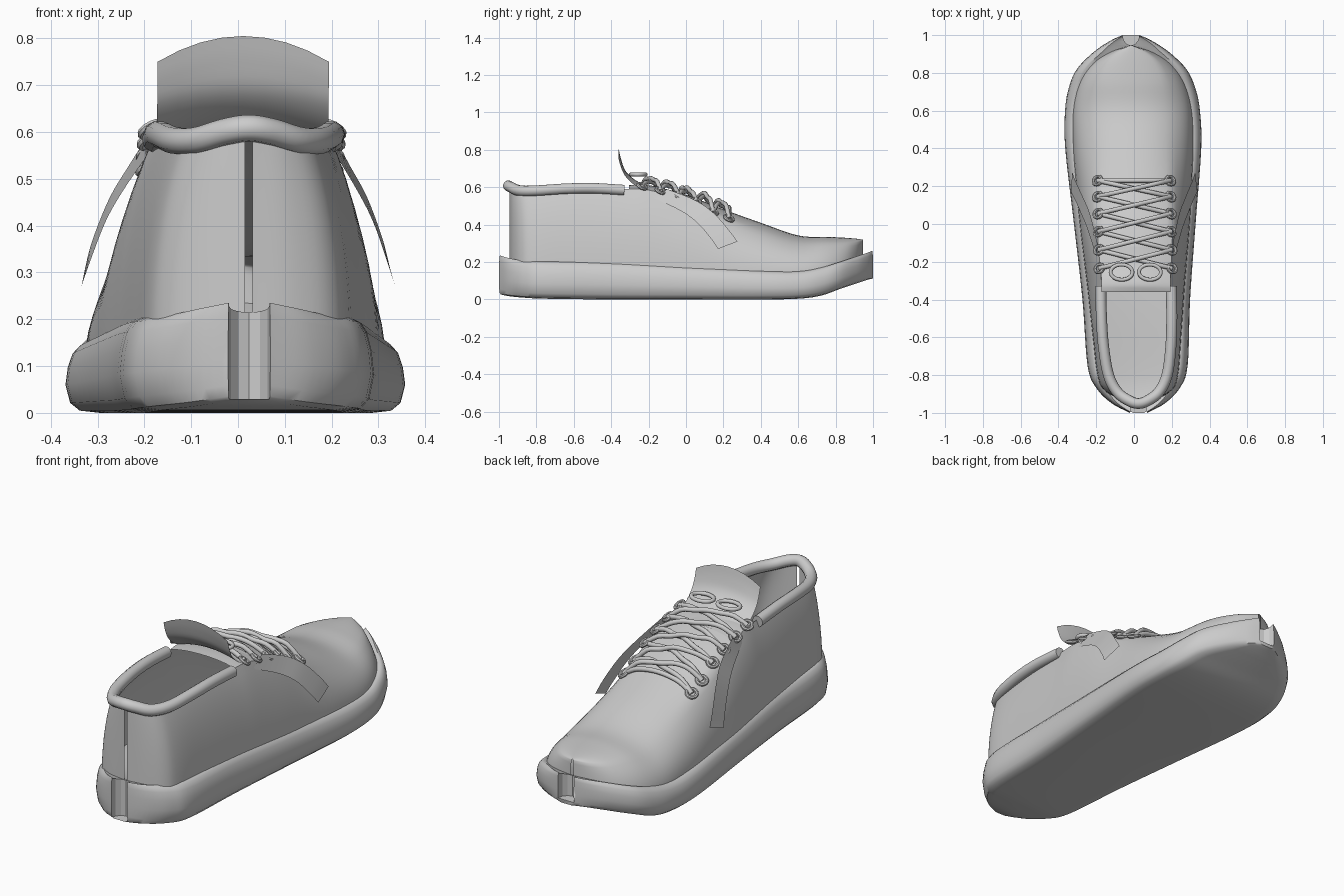
import bpy, bmesh, math
from mathutils import Vector

cube = bpy.data.objects.get("Cube")
if cube:
    bpy.data.objects.remove(cube)

grey = bpy.data.materials.new("plain_grey")
grey.use_nodes = True
grey.diffuse_color = (0.6, 0.6, 0.6, 1)
grey.node_tree.nodes["Principled BSDF"].inputs["Base Color"].default_value = (0.6, 0.6, 0.6, 1)


def skew(x, y, z):
    # the shoe leans slightly around its long axis
    return (x + 0.004 - 0.02 * y, y, z)


def smooth_path(points, steps=5, closed=False):
    # Catmull-Rom through points of any dimension
    pts = [Vector(p) for p in points]
    n, out = len(pts), []
    for i in range(n if closed else n - 1):
        pick = (lambda k: pts[k % n]) if closed else (lambda k: pts[max(0, min(n - 1, k))])
        a, b, c, d = (pick(i + k) for k in (-1, 0, 1, 2))
        for s in range(steps):
            t = s / steps
            out.append(0.5 * (2 * b + (c - a) * t + (2 * a - 5 * b + 4 * c - d) * t * t
                              + (3 * b - a - 3 * c + d) * t ** 3))
    return out if closed else out + [pts[-1]]


def finish(obj, angle=40):
    obj.data.materials.append(grey)
    bpy.ops.object.select_all(action='DESELECT')
    obj.select_set(True)
    bpy.context.view_layer.objects.active = obj
    if angle:
        bpy.ops.object.shade_smooth_by_angle(angle=math.radians(angle))
    return obj


def grid_mesh(name, rows, keep=None, caps=False, closed=False, angle=40):
    # skin a list of equally long point rows
    bm = bmesh.new()
    vs = [[bm.verts.new(skew(*p)) for p in row] for row in rows]
    n = len(rows[0])
    for i in range(len(rows) - 1):
        for j in range(n if closed else n - 1):
            k = (j + 1) % n
            if keep is None or keep(rows[i][j], j, n):
                bm.faces.new((vs[i][j], vs[i][k], vs[i + 1][k], vs[i + 1][j]))
    if caps:
        bm.faces.new(vs[0])
        bm.faces.new(vs[-1])
    bmesh.ops.recalc_face_normals(bm, faces=bm.faces)
    me = bpy.data.meshes.new(name)
    bm.to_mesh(me)
    bm.free()
    obj = bpy.data.objects.new(name, me)
    bpy.context.collection.objects.link(obj)
    return finish(obj, angle)


def tube(name, points, radius, closed=False, steps=5):
    cu = bpy.data.curves.new(name, 'CURVE')
    cu.dimensions = '3D'
    cu.bevel_depth = radius
    cu.bevel_resolution = 3
    cu.use_fill_caps = True
    path = smooth_path(points, steps, closed)
    sp = cu.splines.new('POLY')
    sp.points.add(len(path) - 1)
    sp.use_cyclic_u = closed
    for q, p in zip(sp.points, path):
        q.co = (*skew(*p), 1)
    obj = bpy.data.objects.new(name, cu)
    bpy.context.collection.objects.link(obj)
    return finish(obj, 0)


# Sole: stations of y, half width, bottom, top
sole_rows = []
for y, w, lo, hi in smooth_path([
        (-1, .045, .03, .237), (-.95, .14, .018, .222), (-.87, .22, .01, .208), (-.75, .265, .004, .203),
        (-.4, .285, 0, .197), (0, .322, 0, .175), (.4, .36, 0, .152), (.6, .357, .004, .15),
        (.72, .335, .02, .17), (.82, .29, .055, .2), (.91, .2, .085, .23), (.97, .11, .105, .25),
        (1, .045, .112, .262)]):
    half = [(w - inset * min(1, w / .2), y, lo + (hi - lo) * t) for inset, t in
            ((.07, 0), (.03, .03), (.01, .14), (0, .4), (.005, .65), (.015, .85), (.03, .96), (.045, 1), (.075, .97))]
    sole_rows.append([*half, *[(-x, a, z) for x, a, z in reversed(half)]])
sole = grid_mesh("sole", sole_rows, caps=True, closed=True)

# Slots at heel and toe of the sole
for name, y, z in (("heel_slot_cutter", -1.0, .03), ("toe_slot_cutter", 1.0, .13)):
    bpy.ops.mesh.primitive_cylinder_add(vertices=12, radius=.05, depth=.4, location=skew(0, y, z + .2))
    cutter = bpy.context.object
    cutter.name = name
    cutter.scale = (.9, 1.1, 1)
    cutter.hide_render = True
    cutter.hide_set(True)
    cut = sole.modifiers.new(name, 'BOOLEAN')
    cut.operation = 'DIFFERENCE'
    cut.object = cutter

# Upper: stations of y, base half width, shoulder half width, shoulder height, crown height
upper_path = smooth_path([
    (-.945, .008, .008, .6, .6), (-.925, .1, .07, .595, .6), (-.88, .18, .12, .59, .6), (-.8, .215, .145, .585, .6),
    (-.6, .235, .165, .59, .6), (-.34, .258, .18, .59, .61), (-.2, .272, .19, .585, .61), (0, .292, .2, .525, .56),
    (.2, .306, .2, .435, .482), (.4, .318, .2, .36, .41), (.6, .315, .2, .3, .342), (.75, .28, .18, .3, .335),
    (.85, .215, .14, .3, .33), (.91, .12, .08, .305, .325), (.945, .008, .006, .315, .32)])


def bezier(a, b, c, t):
    return a * (1 - t) ** 2 + 2 * b * t * (1 - t) + c * t * t


def crown(y, u):
    # height of the lacing area at y, u running from shoulder (0) to middle (1)
    p = min(upper_path, key=lambda q: abs(q[0] - y))
    return bezier(p[3], p[4], p[4], u)


SIDE, CAP = 9, 6
upper_rows = []
for y, w, ws, zs, zc in upper_path:
    half = [(bezier(w, w, ws, i / SIDE), y, bezier(.12, .12 + .62 * (zs - .12), zs, i / SIDE)) for i in range(SIDE)]
    half += [(bezier(ws, ws * .6, 0, i / CAP), y, bezier(zs, zc, zc, i / CAP)) for i in range(CAP + 1)]
    upper_rows.append([*half, *[(-x, a, z) for x, a, z in reversed(half[:-1])]])
grid_mesh("upper", upper_rows,
          keep=lambda p, j, n: p[1] > -.33 or j < SIDE or j >= n - 1 - SIDE)

# Padded collar around the opening
side = [(.187, -.33, .585), (.186, -.5, .595), (.178, -.65, .592), (.155, -.8, .582), (.11, -.89, .582),
        (.05, -.935, .6)]
tube("collar", side + [(0, -.95, .608)] + [(-x, y, z) for x, y, z in reversed(side)], .029)

# Tongue: sheet curling up out of the lacing
tongue_rows = []
for y, z, drop in smooth_path([(-.12, .6, .03), (-.22, .615, .03), (-.28, .645, .03), (-.325, .69, .03),
                               (-.347, .75, .045), (-.36, .805, .055)], 4):
    tongue_rows.append([(.183 * s / 4, y, z - drop * (s / 4) ** 2) for s in range(-4, 5)])
grid_mesh("tongue", tongue_rows)

# Side flaps: upper and lower edge of each strip
top_edge = smooth_path([(.2, -.1, .59), (.235, .05, .53), (.275, .15, .46), (.31, .23, .37), (.325, .275, .31)])
low_edge = smooth_path([(.205, -.18, .545), (.25, -.03, .475), (.285, .06, .41), (.315, .13, .33), (.335, .172, .27)])
for name, m in (("left_flap", 1), ("right_flap", -1)):
    grid_mesh(name, [[(m * p.x, p.y, p.z) for p in (a, b)] for a, b in zip(top_edge, low_edge)])

# Eyelets along both edges of the lacing
rows = [.23, .145, .055, -.04, -.137, -.235]
EX = .193
for i, y in enumerate(rows):
    for m, s in ((1, "left"), (-1, "right")):
        bpy.ops.mesh.primitive_torus_add(major_segments=20, minor_segments=8, major_radius=.024, minor_radius=.009,
                                         location=skew(m * EX, y, crown(y, 0) + .016),
                                         rotation=(-.4, m * .5, 0))
        eyelet = bpy.context.object
        eyelet.name = f"{s}_eyelet_{i + 1}"
        finish(eyelet)


def lace(name, y0, y1, m, lift):
    # lace strand from one eyelet across the tongue to another
    pts = []
    for k in range(7):
        t = k / 6
        y, u = y0 + (y1 - y0) * t, 1 - abs(2 * t - 1)
        pts.append((m * EX * (1 - 2 * t), y, crown(y, u) + .014 + lift * min(1, 3 * u)))
    tube(name, pts, .012, steps=3)


lace("lace_bar", rows[0], rows[0], 1, .012)
for i in range(len(rows) - 1):
    lace(f"lace_over_{i + 1}", rows[i], rows[i + 1], 1, .024)
    lace(f"lace_under_{i + 1}", rows[i], rows[i + 1], -1, .006)

# Small bow loops
for name, cx in (("left_bow_loop", .075), ("right_bow_loop", -.075)):
    ring = [(cx + .058 * math.cos(a), -.255 + .04 * math.sin(a), .668)
            for a in (k * math.tau / 12 for k in range(12))]
    tube(name, ring, .01, closed=True, steps=3)
